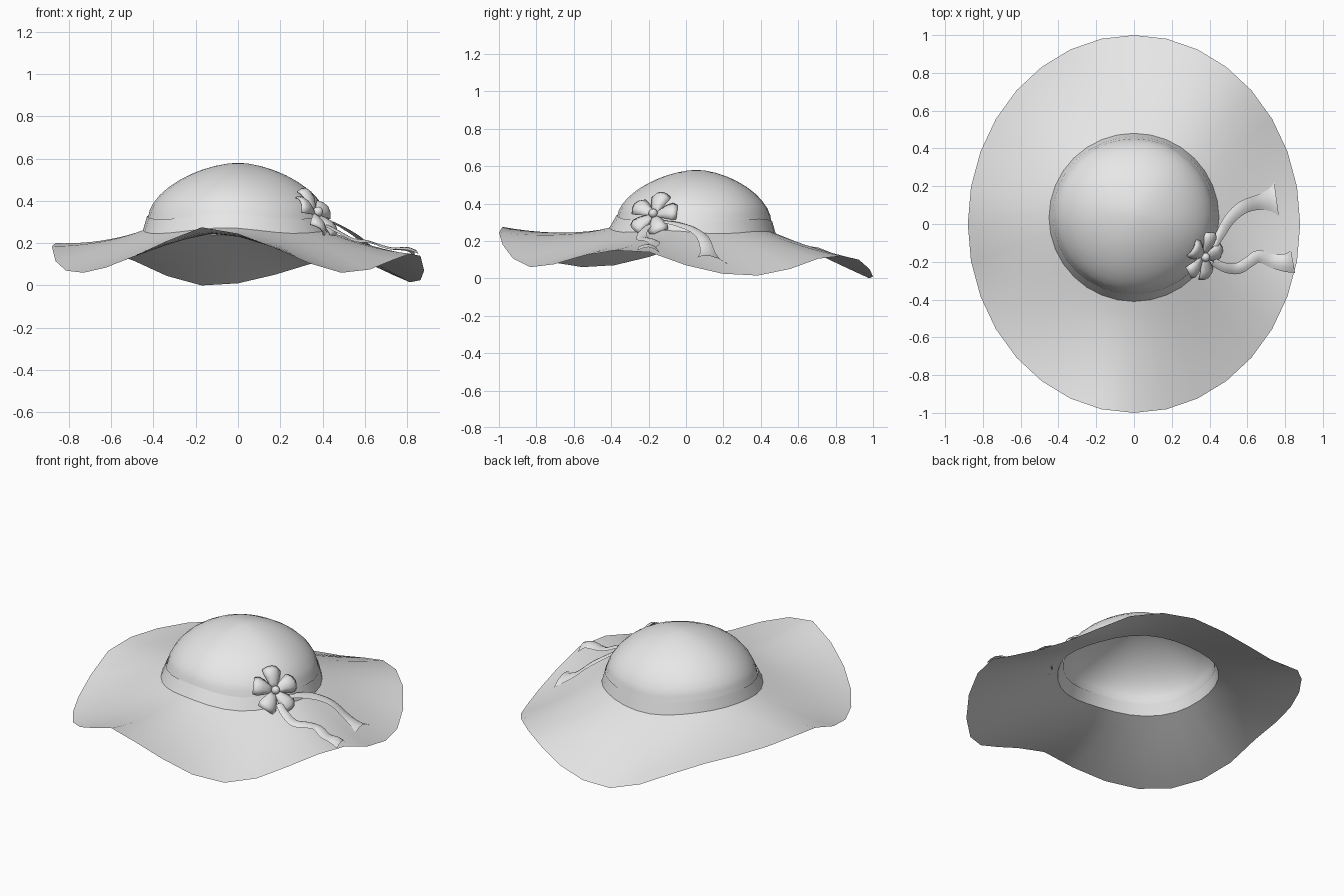
import bpy
import bmesh
import math
from mathutils import Vector
from mathutils.bvhtree import BVHTree

cube = bpy.data.objects.get("Cube")
if cube:
    bpy.data.objects.remove(cube, do_unlink=True)

# One plain pale grey for the whole hat
grey = bpy.data.materials.new("pale_grey")
grey.use_nodes = True
grey.diffuse_color = (0.8, 0.8, 0.8, 1)
grey.node_tree.nodes["Principled BSDF"].inputs["Base Color"].default_value = (0.8, 0.8, 0.8, 1)

# Heights of the wavy rim, from the front round by the left side
RIM = [.245, .18, .105, .06, .075, .12, .15, .14, .07, .025, .015, .05, .105, .12, .10, .05,
       .01, 0, .045, .115, .165, .185, .195, .2, .185, .115, .07, .06, .085, .14, .21, .275]
N = len(RIM)


def finish(name, bm, smooth_angle=60):
    mesh = bpy.data.meshes.new(name)
    bm.to_mesh(mesh)
    bm.free()
    obj = bpy.data.objects.new(name, mesh)
    bpy.context.collection.objects.link(obj)
    mesh.materials.append(grey)
    bpy.ops.object.select_all(action='DESELECT')
    obj.select_set(True)
    bpy.context.view_layer.objects.active = obj
    bpy.ops.object.shade_smooth_by_angle(angle=math.radians(smooth_angle))
    return obj


def skin(rows, closed):
    """Join rows of points into a sheet of quads."""
    bm = bmesh.new()
    grid = [[bm.verts.new(p) for p in row] for row in rows]
    for a, b in zip(grid, grid[1:]):
        count = len(a) if closed else len(a) - 1
        for i in range(count):
            j = (i + 1) % len(a)
            bm.faces.new((a[i], a[j], b[j], b[i]))
    return bm


def ring(rx, ry, cy, height):
    """Oval ring of points; height is a function of the index."""
    turn = 2 * math.pi / N
    return [Vector((rx * math.sin(i * turn), cy - ry * math.cos(i * turn), height(i)))
            for i in range(N)]


def soft_rim(i):
    return (RIM[i - 1] + 2 * RIM[i] + RIM[(i + 1) % N]) / 4


def base_z(i):
    return .235 + .15 * soft_rim(i)


def band_z(i):
    return base_z(i) + .067


# Brim: dips away from the crown, with a wave that grows toward the rim
rows = []
for k in range(11):
    t = k / 10
    rows.append(ring(.45 + .43 * t, .445 + .555 * t, .035 * (1 - t),
                     lambda i: base_z(i) * (1 - t) + .12 * t - .05 * t * (1 - t)
                     + (RIM[i] - .12) * t ** 1.35))
brim_mesh = skin(rows, True)
brim_surface = BVHTree.FromBMesh(brim_mesh)
finish("brim", brim_mesh)

# Crown: open dome sitting just inside the top of the band
rows = [ring(.43, .416, .045, lambda i: band_z(i) - .012)]
for k in range(10):
    a = k / 10 * math.pi / 2
    r, h = math.cos(a) ** 1.18, math.sin(a) ** 1.18
    rows.append(ring(.424 * r, .411 * r, .045 + .012 * h,
                     lambda i: band_z(i) * (1 - h) + .58 * h))
crown = skin(rows, True)
last = list(crown.verts)[-N:]
top = crown.verts.new((0, .057, .58))
for i in range(N):
    crown.faces.new((last[i], last[(i + 1) % N], top))
finish("crown", crown)

# Hat band: sloping wall between brim and crown
finish("hat_band", skin([ring(.45, .445, .035, base_z),
                         ring(.43, .416, .045, band_z)], True))

# Flower: five blunt, cupped petals around a button
centre = Vector((.365, -.17, .338))
out = Vector((.72, -.32, .55)).normalized()
side = Vector((0, 0, 1)).cross(out).normalized()
up = out.cross(side)
for p in range(5):
    a = math.radians(82 + 72 * p)
    along = side * math.cos(a) + up * math.sin(a)
    across = out.cross(along)
    rows = []
    for r, w, lift in ((.015, .012, 0), (.05, .024, .016), (.085, .04, .028),
                       (.115, .05, .026), (.135, .045, .014)):
        rows.append([centre + along * (r - .012 * s * s) + across * (w * s)
                     + out * (lift - .022 * s * s * min(1, r / .08))
                     for s in (-1, -.5, 0, .5, 1)])
    petal = finish(f"petal_{p + 1}", skin(rows, False))
    thick = petal.modifiers.new("thickness", 'SOLIDIFY')
    thick.thickness = .008

button = bmesh.new()
bmesh.ops.create_uvsphere(button, u_segments=12, v_segments=8, radius=.024)
bmesh.ops.translate(button, verts=button.verts, vec=centre + out * .018)
finish("flower_button", button)


def spline(points, steps=4):
    """Smooth path through points."""
    pts = [points[0]] + points + [points[-1]]
    path = []
    for a, b, c, d in zip(pts, pts[1:], pts[2:], pts[3:]):
        for k in range(steps):
            t = k / steps
            path.append(b + (c - a) * (t / 2) + (2 * a - 5 * b + 4 * c - d) * (t * t / 2)
                        + (3 * b - a - 3 * c + d) * (t ** 3 / 2))
    return path + [points[-1]]


def ground_z(x, y):
    hit = brim_surface.ray_cast(Vector((x, y, 2)), Vector((0, 0, -1)))[0]
    return (hit or brim_surface.find_nearest(Vector((x, y, .15)))[0]).z


def ribbon(name, points):
    """Arched ribbon: each point holds x, y, half width and lift above the brim."""
    path = spline([Vector(p) for p in points])
    rows = []
    for i, p in enumerate(path):
        q, r = path[max(i - 1, 0)], path[min(i + 1, len(path) - 1)]
        normal = Vector((q.y - r.y, r.x - q.x)).normalized()
        middle = ground_z(p.x, p.y)
        row = []
        for s in (-1, -.5, 0, .5, 1):
            x, y = p.x + normal.x * p.z * s, p.y + normal.y * p.z * s
            ground = max(ground_z(x, y), middle - .03)
            row.append(Vector((x, y, ground + p.w + .3 * p.z * (1 - s * s))))
        rows.append(row)
    finish(name, skin(rows, False))


ribbon("ribbon_back", [(.42, -.12, .02, .05), (.46, -.05, .025, .045), (.51, .03, .03, .045),
                       (.58, .09, .035, .04), (.66, .115, .04, .012), (.72, .125, .06, .004),
                       (.755, .13, .09, .004)])
ribbon("ribbon_front", [(.42, -.2, .02, .04), (.48, -.23, .025, .03), (.55, -.235, .03, .01),
                        (.61, -.2, .03, .015), (.66, -.17, .032, .01), (.73, -.195, .036, .006),
                        (.80, -.205, .048, .018), (.842, -.2, .06, .006)])
